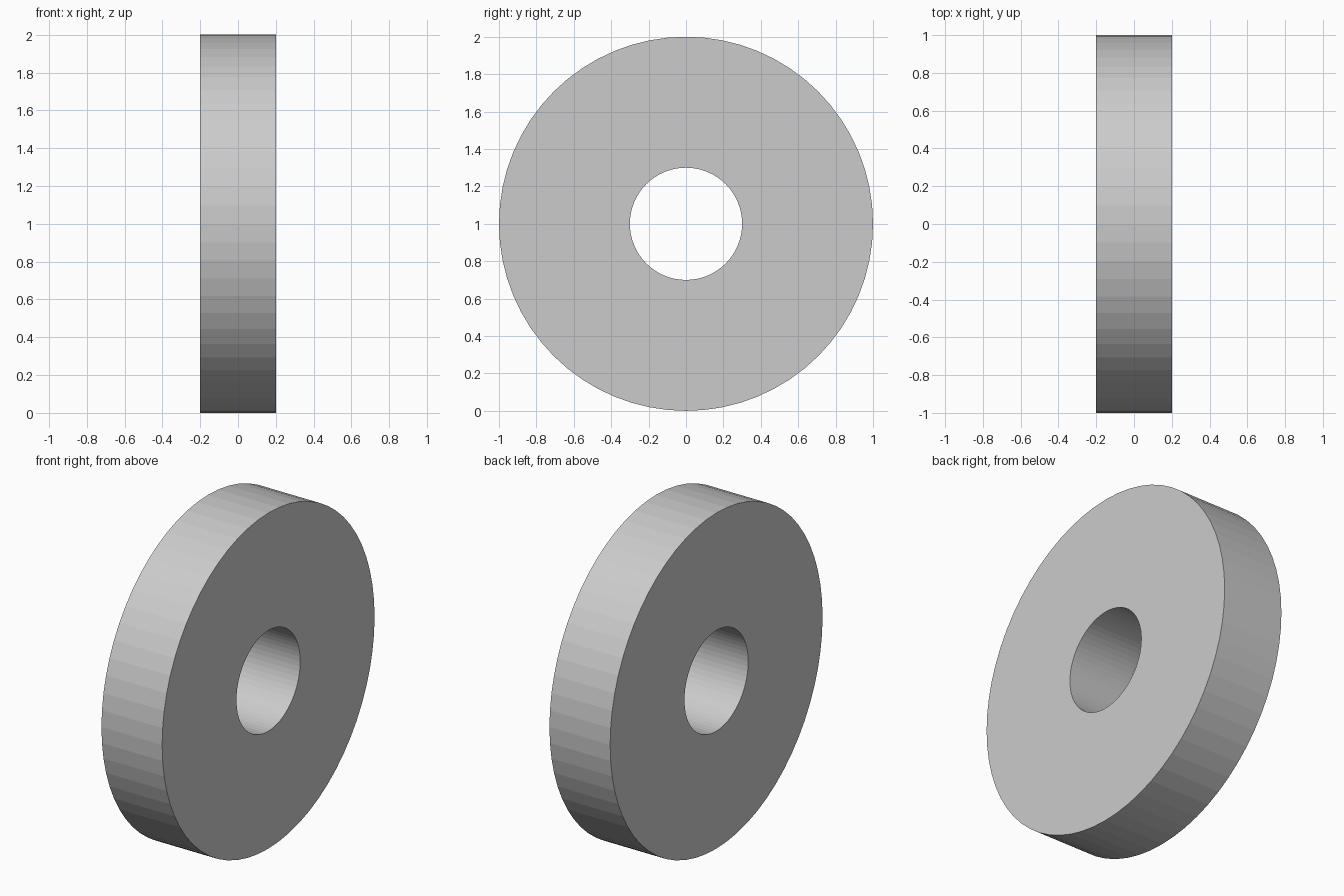
import bpy
import bmesh
from math import cos, sin, tau

if "Cube" in bpy.data.objects:
    bpy.data.objects.remove(bpy.data.objects["Cube"])

SEGMENTS = 64
OUTER_R, INNER_R, HALF_WIDTH = 1.0, 0.3, 0.2

# Rectangular cross-section (x, radius) swept around the x axis
profile = [(-HALF_WIDTH, INNER_R), (-HALF_WIDTH, OUTER_R),
           (HALF_WIDTH, OUTER_R), (HALF_WIDTH, INNER_R)]

bm = bmesh.new()
rings = [[bm.verts.new((x, r * cos(tau * i / SEGMENTS), r * sin(tau * i / SEGMENTS)))
          for i in range(SEGMENTS)] for x, r in profile]

# Side faces, rim and bore
for a, b in zip(rings, rings[1:] + rings[:1]):
    for i in range(SEGMENTS):
        j = (i + 1) % SEGMENTS
        bm.faces.new((a[i], a[j], b[j], b[i]))
bmesh.ops.recalc_face_normals(bm, faces=bm.faces)

mesh = bpy.data.meshes.new("wheel_disc")
bm.to_mesh(mesh)
bm.free()

# Upright disc with a centre hole, resting on the ground
disc = bpy.data.objects.new("wheel_disc", mesh)
disc.location.z = OUTER_R
bpy.context.collection.objects.link(disc)
